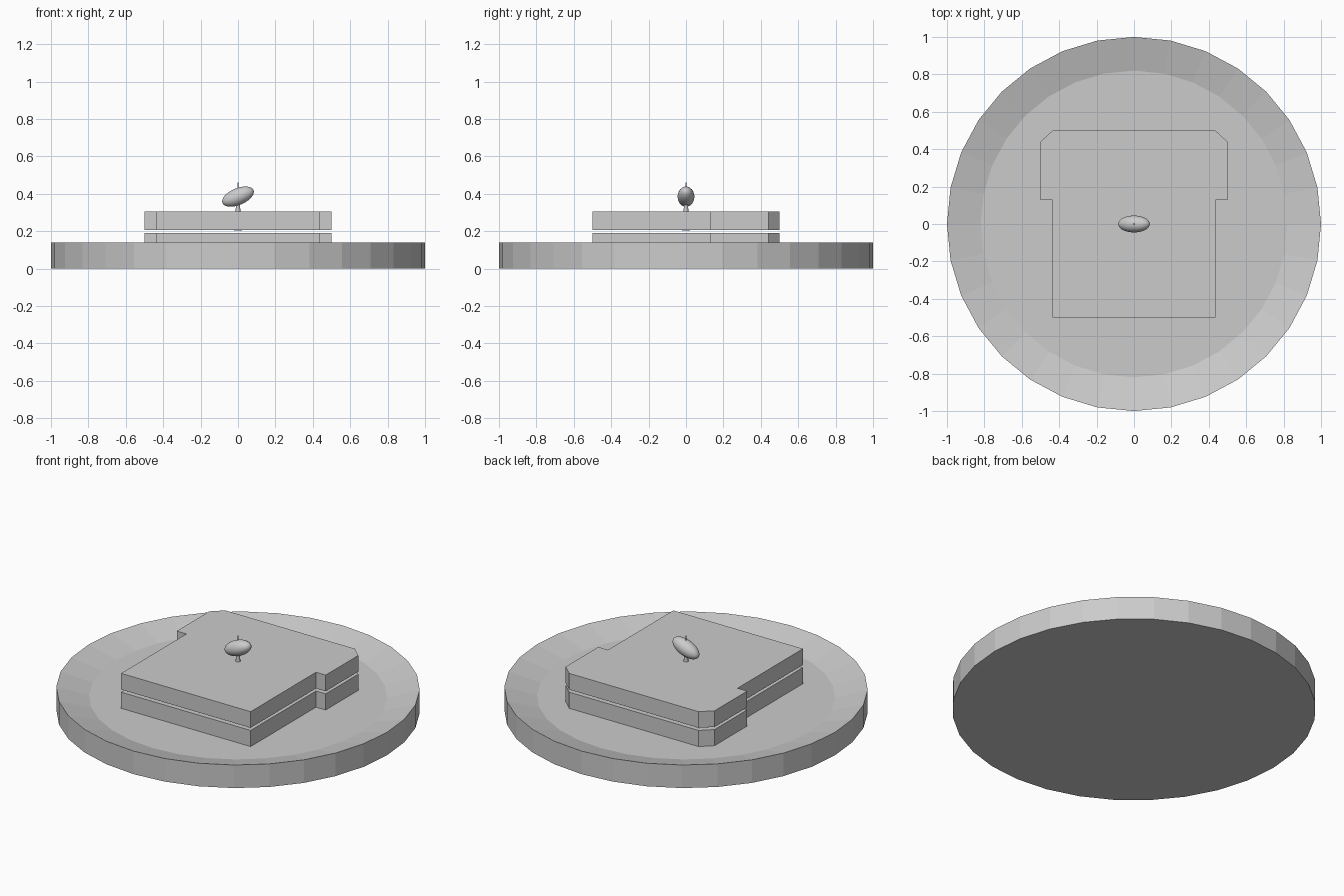
import bpy
import bmesh
import math

cube = bpy.data.objects.get("Cube")
if cube:
    bpy.data.objects.remove(cube, do_unlink=True)

# Single plain material
grey = bpy.data.materials.new("light_grey")
grey.use_nodes = True
colour = (0.6, 0.6, 0.6, 1)
grey.diffuse_color = colour
grey.node_tree.nodes["Principled BSDF"].inputs["Base Color"].default_value = colour


def finish(name, bm):
    """Turn a bmesh into a named object with the material."""
    bmesh.ops.recalc_face_normals(bm, faces=bm.faces)
    mesh = bpy.data.meshes.new(name)
    bm.to_mesh(mesh)
    bm.free()
    mesh.materials.append(grey)
    obj = bpy.data.objects.new(name, mesh)
    bpy.context.collection.objects.link(obj)
    return obj


def lathe(name, profile, sides):
    """Capped solid of revolution from (radius, height) pairs."""
    bm = bmesh.new()
    rings = []
    for r, z in profile:
        angles = [2 * math.pi * i / sides for i in range(sides)]
        rings.append([bm.verts.new((r * math.cos(a), r * math.sin(a), z)) for a in angles])
    for low, high in zip(rings, rings[1:]):
        for i in range(sides):
            j = (i + 1) % sides
            bm.faces.new((low[i], low[j], high[j], high[i]))
    bm.faces.new(rings[0])
    bm.faces.new(rings[-1])
    return finish(name, bm)


def bread_slice(name, bottom, thickness):
    """Extruded loaf outline, mirrored across x = 0."""
    half = [(0.435, -0.5), (0.435, 0.127), (0.5, 0.127), (0.5, 0.44), (0.435, 0.5)]
    outline = half + [(-x, y) for x, y in reversed(half)]
    bm = bmesh.new()
    face = bm.faces.new([bm.verts.new((x, y, bottom)) for x, y in outline])
    extruded = bmesh.ops.extrude_face_region(bm, geom=[face])["geom"]
    top = [v for v in extruded if isinstance(v, bmesh.types.BMVert)]
    bmesh.ops.translate(bm, verts=top, vec=(0, 0, thickness))
    return finish(name, bm)


# Plate with a sloping inner rim and a flat floor
lathe("plate", [(1, 0), (1, 0.14), (0.82, 0.09)], 32)

# Two bread slices with a thin gap between them
bread_slice("lower_bread_slice", 0.093, 0.098)
bread_slice("upper_bread_slice", 0.207, 0.098)

# Tapered cocktail stick
lathe("cocktail_stick", [(0.021, 0.203), (0.001, 0.465)], 16)

# Tilted olive on the stick
bpy.ops.mesh.primitive_uv_sphere_add(segments=32, ring_count=16, radius=1,
                                     location=(0, 0, 0.385),
                                     rotation=(0, math.radians(-22.6), 0))
olive = bpy.context.object
olive.name = "olive"
olive.scale = (0.09, 0.045, 0.045)
olive.data.materials.append(grey)
bpy.ops.object.shade_smooth_by_angle()
